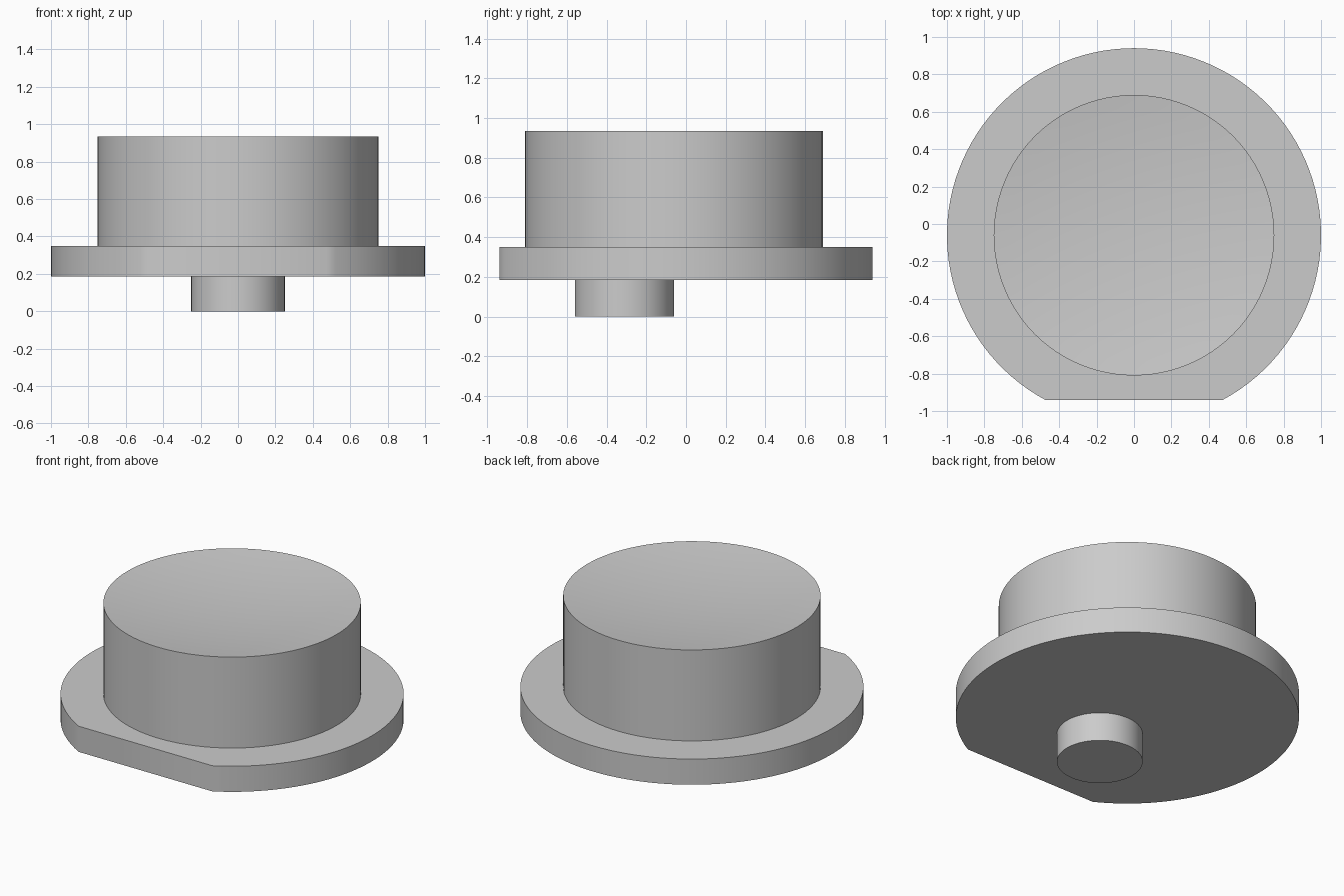
import bpy, bmesh, math

cube = bpy.data.objects.get("Cube")
if cube:
    bpy.data.objects.remove(cube)

grey = bpy.data.materials.new("Plain grey")
grey.use_nodes = True
colour = (0.6, 0.6, 0.6, 1)
grey.diffuse_color = colour
grey.node_tree.nodes["Principled BSDF"].inputs["Base Color"].default_value = colour

AXIS_Y = -0.06


def finish(name, bm):
    bmesh.ops.recalc_face_normals(bm, faces=bm.faces)
    mesh = bpy.data.meshes.new(name)
    bm.to_mesh(mesh)
    bm.free()
    mesh.materials.append(grey)
    obj = bpy.data.objects.new(name, mesh)
    bpy.context.collection.objects.link(obj)
    bpy.ops.object.select_all(action='DESELECT')
    obj.select_set(True)
    bpy.context.view_layer.objects.active = obj
    bpy.ops.object.shade_smooth_by_angle(angle=math.radians(30))
    return obj


def prism(name, outline, z0, z1):
    bm = bmesh.new()
    base = bm.faces.new([bm.verts.new((x, y, z0)) for x, y in outline])
    top = bmesh.ops.extrude_face_region(bm, geom=[base], use_keep_orig=True)
    moved = [v for v in top["geom"] if isinstance(v, bmesh.types.BMVert)]
    bmesh.ops.translate(bm, verts=moved, vec=(0, 0, z1 - z0))
    return finish(name, bm)


def arc(radius, cy, start, sweep, n):
    return [(radius * math.cos(start + sweep * i / n),
             cy + radius * math.sin(start + sweep * i / n)) for i in range(n + 1)]


# Flange: a disc with a straight edge at the front
half = math.acos(0.88)
prism("flange", arc(1, AXIS_Y, half - math.pi / 2, 2 * (math.pi - half), 96), 0.185, 0.35)

# Off-centre peg underneath
prism("peg", arc(0.25, -0.31, 0, 2 * math.pi, 64)[:-1], 0, 0.185)

# Button body: revolved profile with a shallow dished top
RADIUS, TOP, DEPTH, RINGS = 0.75, 0.935, 0.05, 10
profile = [(0, 0.35), (RADIUS, 0.35)]
for i in range(RINGS + 1):
    t = 1 - i / RINGS
    profile.append((RADIUS * t, TOP - DEPTH * (1 - t * t)))
bm = bmesh.new()
verts = [bm.verts.new((r, 0, z)) for r, z in profile]
edges = [bm.edges.new(pair) for pair in zip(verts, verts[1:])]
bmesh.ops.spin(bm, geom=verts + edges, cent=(0, 0, 0), axis=(0, 0, 1),
               angle=2 * math.pi, steps=96, use_duplicate=False)
bmesh.ops.remove_doubles(bm, verts=bm.verts, dist=0.0001)
bmesh.ops.translate(bm, verts=bm.verts, vec=(0, AXIS_Y, 0))
finish("button_body", bm)
